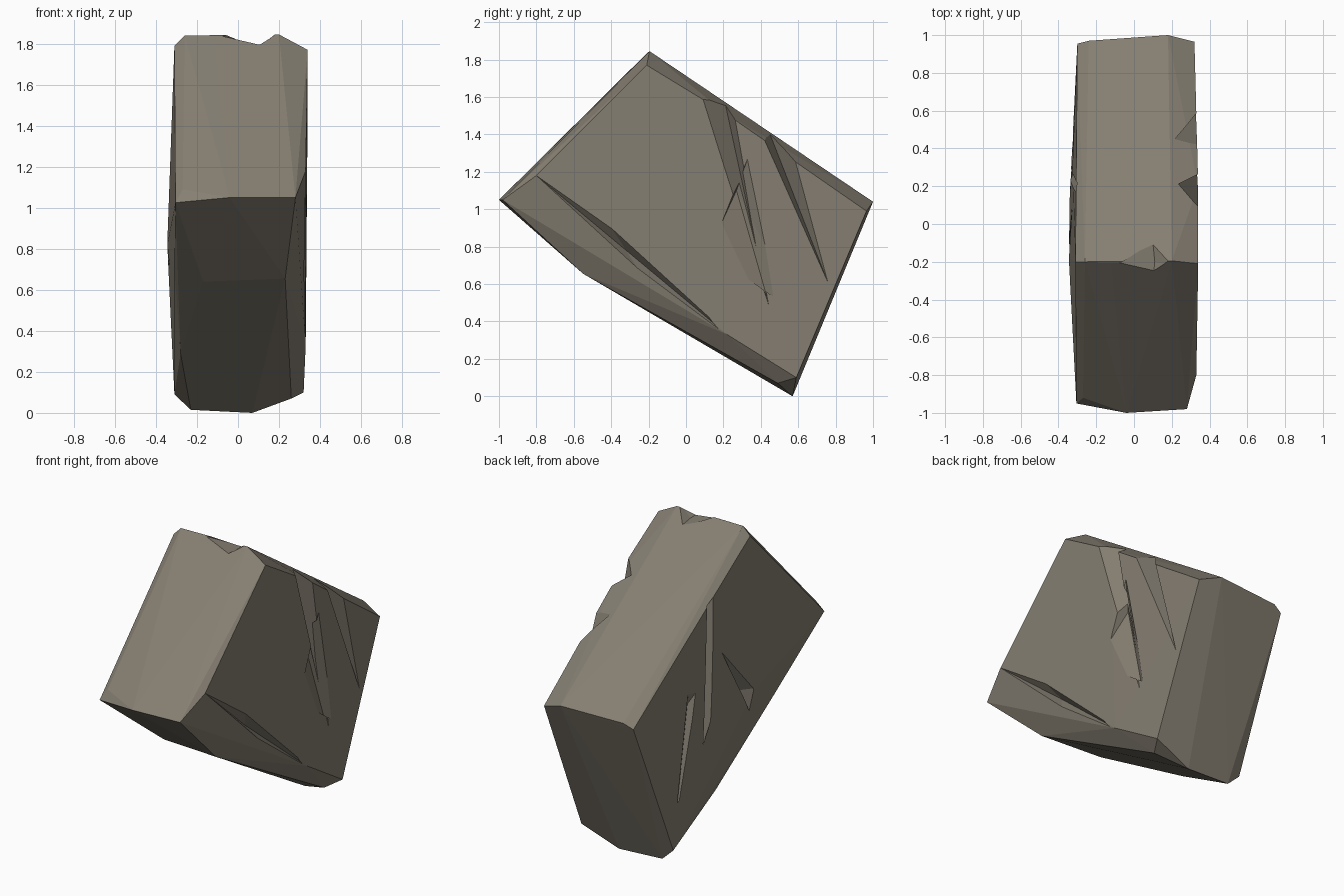
import bpy, bmesh

if "Cube" in bpy.data.objects:
    bpy.data.objects.remove(bpy.data.objects["Cube"])

stone = bpy.data.materials.new("grey brown stone")
stone.diffuse_color = (0.235, 0.21, 0.168, 1)
stone.use_nodes = True
stone.node_tree.nodes["Principled BSDF"].inputs["Base Color"].default_value = stone.diffuse_color


def hull(name, points):
    """Faceted solid wrapped around a handful of corner points."""
    bm = bmesh.new()
    for p in points:
        bm.verts.new(p)
    res = bmesh.ops.convex_hull(bm, input=bm.verts)
    junk = [g for g in res["geom_interior"] if isinstance(g, bmesh.types.BMVert)]
    bmesh.ops.delete(bm, geom=junk, context='VERTS')
    bmesh.ops.recalc_face_normals(bm, faces=bm.faces)
    me = bpy.data.meshes.new(name)
    bm.to_mesh(me)
    bm.free()
    me.materials.append(stone)
    ob = bpy.data.objects.new(name, me)
    bpy.context.collection.objects.link(ob)
    return ob


# Main slab: chipped corners of a tilted block
rock = hull("rock_slab", [
    # right side
    (.33, -.80, 1.18), (.34, -.21, 1.77), (.34, .20, 1.52), (.325, .63, 1.21),
    (.32, .965, .99), (.32, .59, .10), (.33, .22, .33),
    # left side
    (-.305, -.95, 1.025), (-.31, -.20, 1.79), (-.30, .955, 1.0), (-.31, .57, .09),
    (-.345, -.18, .82), (-.34, .15, .80), (-.325, .32, 1.10), (-.31, -.45, .70),
    # front edge
    (.28, -.98, 1.05), (-.04, -1, 1.05), (-.27, -.92, 1.09),
    # top ridge
    (-.26, -.20, 1.84), (-.12, -.205, 1.838), (.20, -.195, 1.845),
    # back edge
    (-.24, .97, 1.03), (.18, 1, 1.04),
    # underside
    (.23, -.55, .655), (.26, .49, .07), (.07, .57, 0), (-.23, .565, .015),
    (-.28, .10, .29), (-.17, -.50, .64),
])

# Chisel-like gouges: each one is a thin wedge, tapering to its last point
gouges = [
    # right side: two long scars running down from the top edge
    [(.23, .20, 1.61), (.40, 0, 1.68), (.40, .27, 1.56), (.33, .45, .45)],
    [(.21, .43, 1.45), (.40, .33, 1.52), (.40, .64, 1.27), (.325, .77, .58)],
    # right side: lower splinter and the scar along the bottom edge
    [(.27, .27, 1.10), (.36, .16, .86), (.36, .35, 1.33), (.36, .50, .66), (.31, .45, .47)],
    [(.27, -.32, .78), (.36, -.43, .95), (.36, -.22, .62), (.33, -.80, 1.18), (.325, .22, .33)],
    # left side
    [(-.27, .19, 1.50), (-.38, .12, 1.62), (-.38, .30, 1.52), (-.31, .30, .31)],
    [(-.28, -.10, .84), (-.37, -.215, .84), (-.37, -.20, .60), (-.33, .125, 1.2)],
    [(-.29, .40, .95), (-.37, .33, 1.10), (-.37, .50, 1.16), (-.31, .54, .31)],
    # nick in the top ridge
    [(.11, -.20, 1.79), (-.12, -.23, 1.85), (.20, -.22, 1.86), (.10, -.30, 1.80),
     (.10, -.10, 1.785), (.10, -.15, 1.9)],
]
for i, pts in enumerate(gouges):
    cutter = hull(f"gouge_cutter_{i}", pts)
    cutter.hide_render = True
    cutter.hide_viewport = False
    cutter.display_type = 'WIRE'
    mod = rock.modifiers.new(f"gouge_{i}", 'BOOLEAN')
    mod.operation = 'DIFFERENCE'
    mod.solver = 'EXACT'
    mod.object = cutter

# Bake the cuts and discard the cutters
dg = bpy.context.evaluated_depsgraph_get()
baked = bpy.data.meshes.new_from_object(rock.evaluated_get(dg))
rock.modifiers.clear()
rock.data = baked
baked.materials.clear()
baked.materials.append(stone)
for p in baked.polygons:
    p.use_smooth = False
    p.material_index = 0
for ob in list(bpy.context.collection.objects):
    if ob != rock:
        bpy.data.objects.remove(ob)
